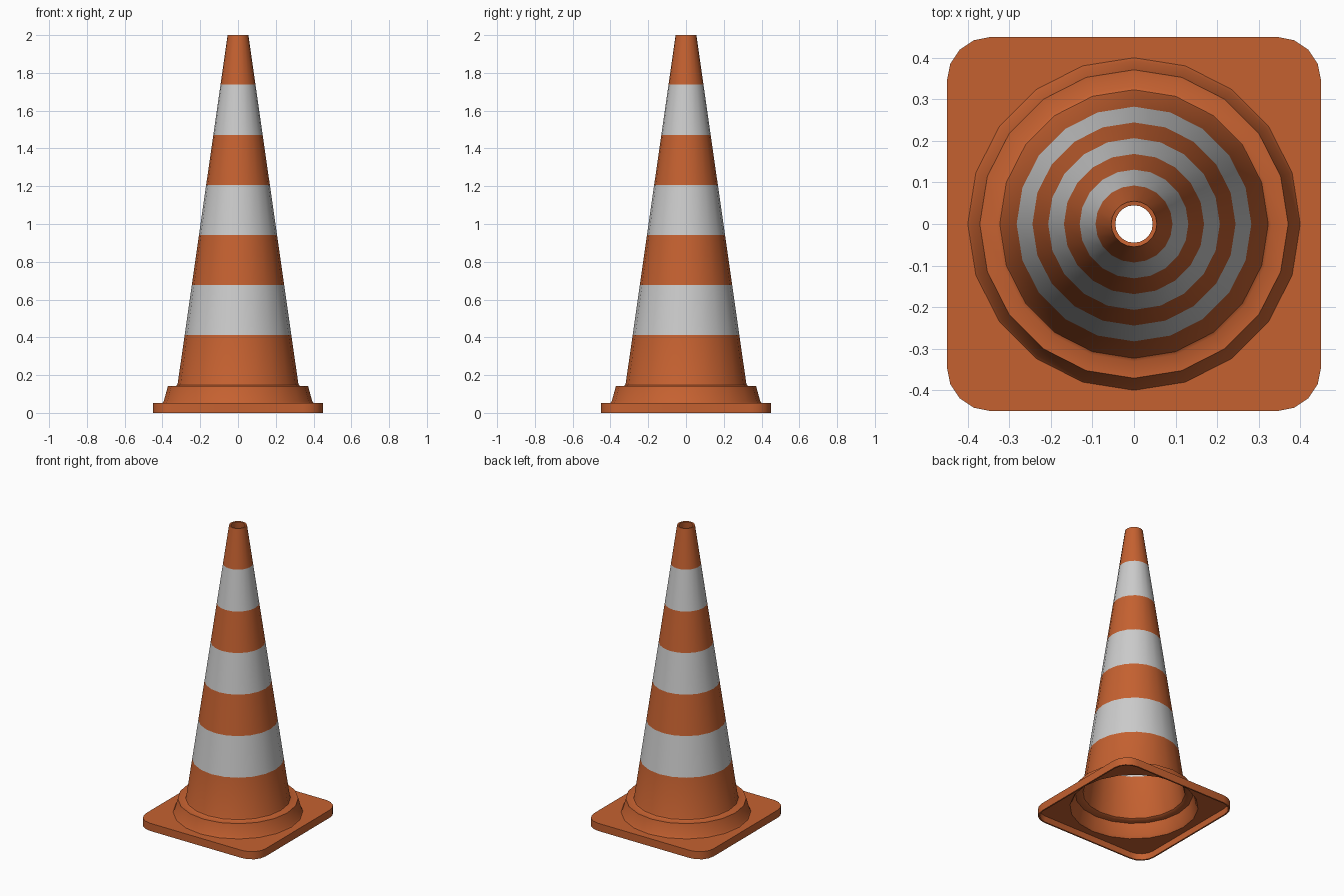
import bpy, bmesh
from math import sin, cos, radians

if "Cube" in bpy.data.objects:
    bpy.data.objects.remove(bpy.data.objects["Cube"])

SIDES = 20


def material(name, color):
    m = bpy.data.materials.new(name)
    m.diffuse_color = color
    m.use_nodes = True
    m.node_tree.nodes["Principled BSDF"].inputs["Base Color"].default_value = m.diffuse_color
    return m


def circle(r, z):
    return [(r * cos(radians(18 * i)), r * sin(radians(18 * i)), z) for i in range(SIDES)]


def rounded_square(half, radius, z):
    # four corner arcs of five points, matching the cone's side count
    pts = []
    for c in range(4):
        cx = (half - radius) * (1 if c in (0, 3) else -1)
        cy = (half - radius) * (1 if c in (0, 1) else -1)
        for k in range(5):
            a = radians(90 * c + 22.5 * k)
            pts.append((cx + radius * cos(a), cy + radius * sin(a), z))
    return pts


# Square foot, then the collar step with small fillets
rings = [rounded_square(0.45, 0.105, 0), rounded_square(0.45, 0.105, 0.052)]
for r, z in [(0.4, 0.052), (0.393, 0.062), (0.371, 0.142), (0.331, 0.142), (0.323, 0.147)]:
    rings.append(circle(r, z))

# Tapered body split into seven bands
first_band = len(rings)
z0, z1, r0, r1 = 0.157, 2.0, 0.319, 0.055
for z in [z0, 0.413, 0.678, 0.942, 1.207, 1.471, 1.738, z1]:
    rings.append(circle(r0 + (r1 - r0) * (z - z0) / (z1 - z0), z))

bm = bmesh.new()
loops = [[bm.verts.new(p) for p in ring] for ring in rings]
for i, (a, b) in enumerate(zip(loops, loops[1:])):
    for k in range(SIDES):
        n = (k + 1) % SIDES
        f = bm.faces.new((a[k], a[n], b[n], b[k]))
        if i >= first_band:
            f.material_index = (i - first_band) % 2

mesh = bpy.data.meshes.new("traffic_cone")
bm.to_mesh(mesh)
bm.free()
mesh.materials.append(material("orange", (0.56, 0.12, 0.03, 1)))
mesh.materials.append(material("white", (0.55, 0.55, 0.55, 1)))
cone = bpy.data.objects.new("traffic_cone", mesh)
bpy.context.collection.objects.link(cone)
bpy.context.view_layer.objects.active = cone
cone.select_set(True)

# Thin hollow shell, open at the top and bottom
shell = cone.modifiers.new("shell", 'SOLIDIFY')
shell.thickness = 0.01
shell.offset = -1
shell.use_even_offset = True
bpy.ops.object.modifier_apply(modifier="shell")
bpy.ops.object.shade_smooth_by_angle(angle=radians(35))
